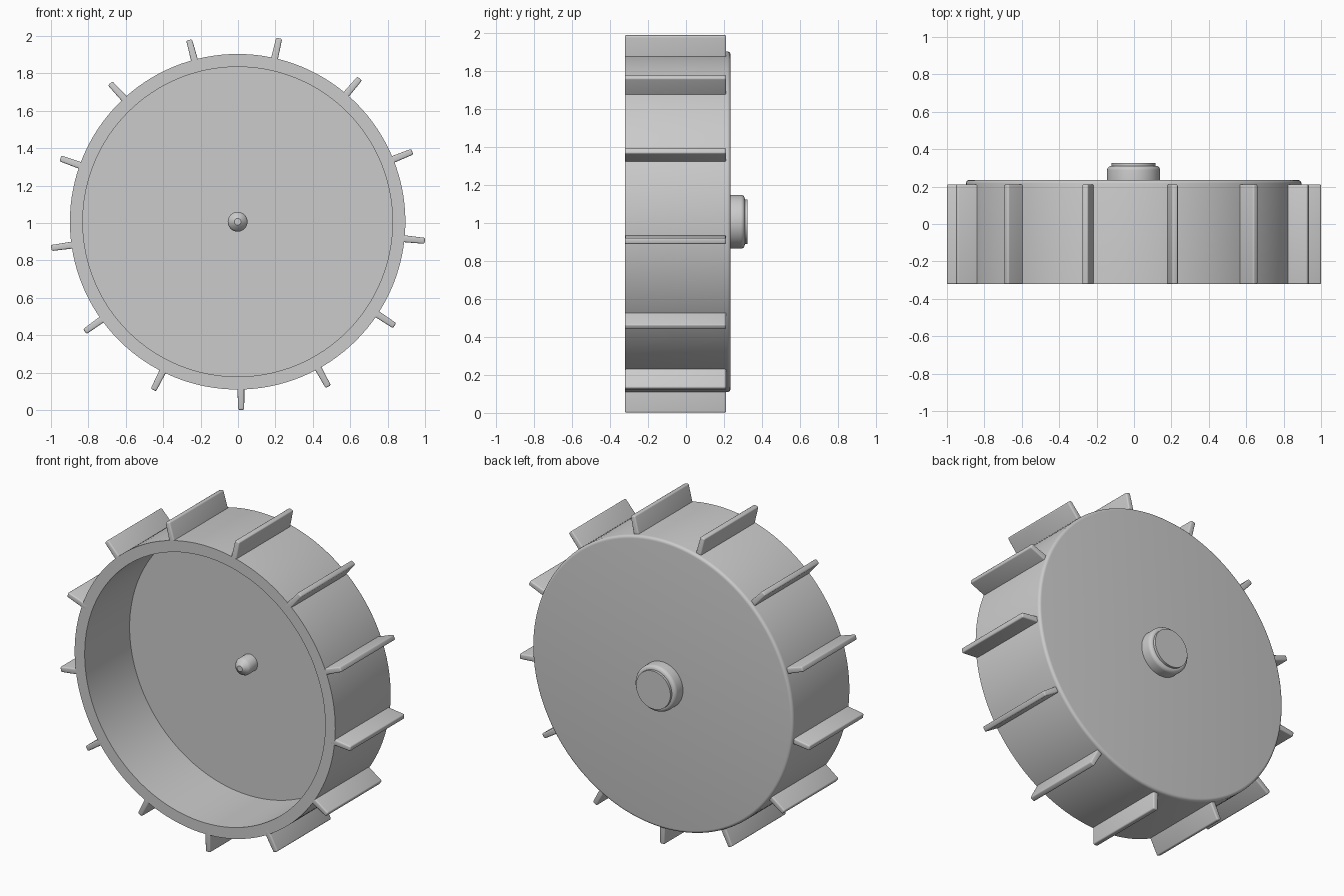
import bpy, bmesh
from math import sin, cos, pi, radians
from mathutils import Matrix, Vector

cube = bpy.data.objects.get("Cube")
if cube:
    bpy.data.objects.remove(cube, do_unlink=True)

CENTRE = Vector((-0.002, 0, 1.007))
FINS = 13

grey = bpy.data.materials.new("plain grey")
grey.use_nodes = True
colour = (0.6, 0.6, 0.6, 1)
grey.diffuse_color = colour
grey.node_tree.nodes["Principled BSDF"].inputs["Base Color"].default_value = colour


def finish(name, bm):
    """Turn a bmesh into a shaded object placed on the wheel axis."""
    bmesh.ops.recalc_face_normals(bm, faces=bm.faces)
    mesh = bpy.data.meshes.new(name)
    bm.to_mesh(mesh)
    bm.free()
    mesh.materials.append(grey)
    obj = bpy.data.objects.new(name, mesh)
    obj.location = CENTRE
    bpy.context.collection.objects.link(obj)
    bpy.ops.object.select_all(action="DESELECT")
    obj.select_set(True)
    bpy.context.view_layer.objects.active = obj
    bpy.ops.object.shade_smooth_by_angle(angle=radians(35))
    return obj


def fillet(r, y, size, steps=5):
    """Quarter-round corner from the side wall to the back face."""
    angles = [i * pi / 2 / steps for i in range(steps + 1)]
    return [(r - size + size * cos(a), y - size + size * sin(a)) for a in angles]


def lathe(name, profile, segments):
    """Spin (radius, y) points round the y axis; radius 0 ends are poles."""
    bm = bmesh.new()
    verts = [bm.verts.new((r, y, 0)) for r, y in profile]
    edges = [bm.edges.new(pair) for pair in zip(verts, verts[1:])]
    bmesh.ops.spin(bm, geom=verts + edges, cent=(0, 0, 0), axis=(0, 1, 0),
                   angle=2 * pi, steps=segments, use_merge=True)
    bmesh.ops.remove_doubles(bm, verts=bm.verts, dist=0.0001)
    return finish(name, bm)


# Open drum with a thick rim and a closed, rounded back
lathe("drum", [(0, 0.12), (0.828, 0.12), (0.828, -0.322), (0.897, -0.322)]
      + fillet(0.897, 0.235, 0.018) + [(0, 0.235)], 128)

# Stepped hub on the back
lathe("hub", [(0.142, 0.23)] + fillet(0.142, 0.31, 0.022)
      + [(0.118, 0.31), (0.118, 0.325), (0, 0.325)], 64)

# Axle pin with a tapered nose inside the drum
lathe("axle_pin", [(0.053, 0.125), (0.053, 0.055), (0.045, 0.04),
                   (0.018, 0.02), (0, 0.02)], 32)

# Paddles round the drum, slightly tapered with softened edges
for i in range(FINS):
    bm = bmesh.new()
    bmesh.ops.create_cube(bm, size=1)
    for v in bm.verts:
        tip = v.co.x > 0
        v.co = (1.006 if tip else 0.87,
                -0.055 + v.co.y * 0.534,
                v.co.z * (0.032 if tip else 0.038))
    outer = [e for e in bm.edges if any(v.co.x > 0.9 for v in e.verts)]
    bmesh.ops.bevel(bm, geom=outer, offset=0.008, segments=3, profile=0.5,
                    affect="EDGES")
    turn = radians(88.9) - i * 2 * pi / FINS
    bm.transform(Matrix.Rotation(turn, 4, "Y"))
    finish(f"paddle_{i + 1:02d}", bm)
